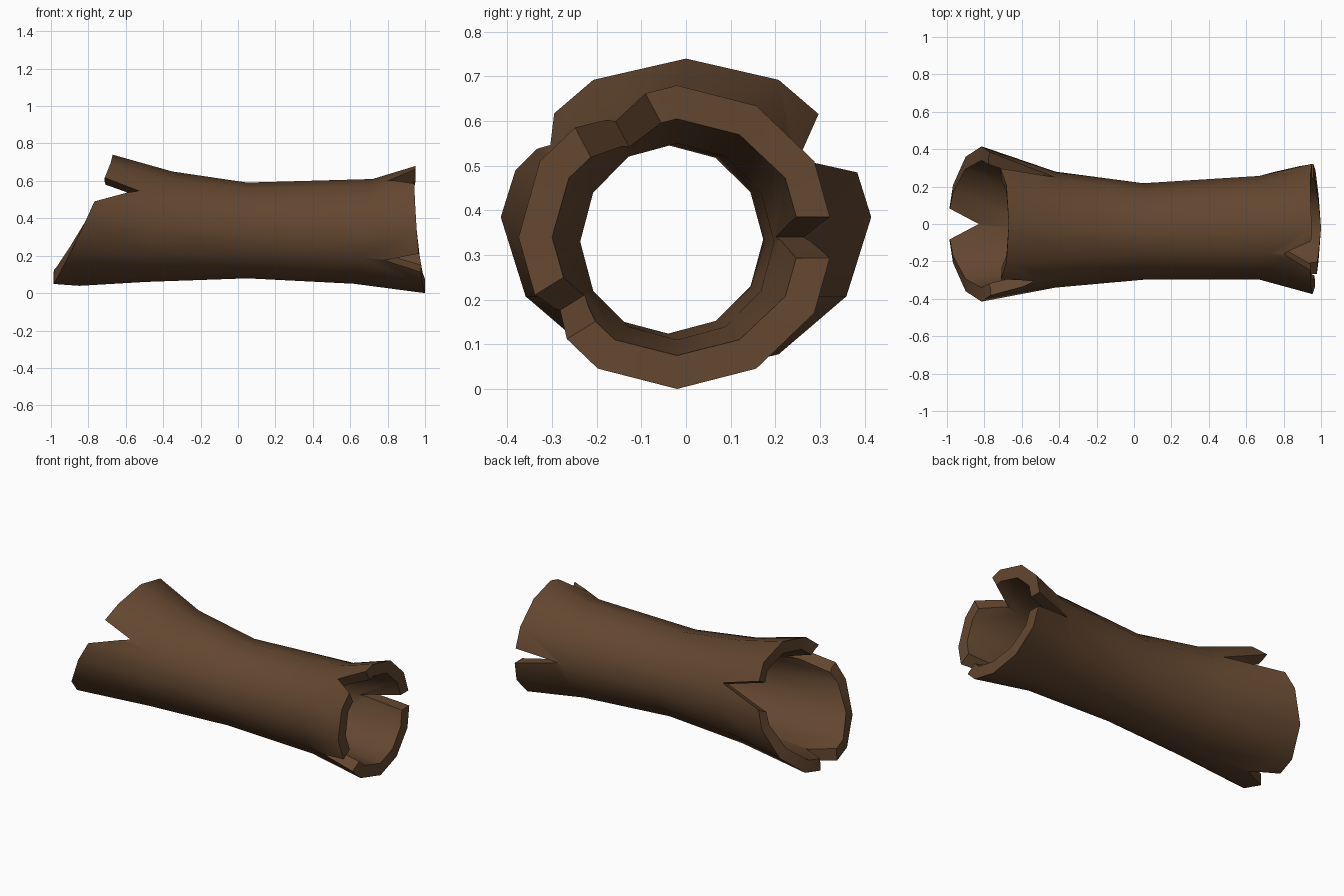
import bpy, bmesh, math
from mathutils import Vector

if "Cube" in bpy.data.objects:
    bpy.data.objects.remove(bpy.data.objects["Cube"])

SIDES = 12
bark = bpy.data.materials.new("bark_brown")
bark.diffuse_color = (0.125, 0.062, 0.029, 1)
bark.use_nodes = True
bark.node_tree.nodes["Principled BSDF"].inputs["Base Color"].default_value = bark.diffuse_color


def make_object(name, verts, faces):
    mesh = bpy.data.meshes.new(name)
    mesh.from_pydata(verts, [], faces)
    bm = bmesh.new()
    bm.from_mesh(mesh)
    bmesh.ops.recalc_face_normals(bm, faces=bm.faces)
    bm.to_mesh(mesh)
    bm.free()
    mesh.materials.append(bark)
    obj = bpy.data.objects.new(name, mesh)
    bpy.context.collection.objects.link(obj)
    return obj


# Rings: x, lean of x with height, x shift on the front/back sides, centre y, z, radius y, z, wall
rings = [
    (-0.835, 0.165, 0.02, 0.00, 0.385, 0.415, 0.355, 0.075),
    (-0.42, 0.07, 0.00, -0.03, 0.355, 0.310, 0.295, 0.06),
    (0.05, 0.00, 0.00, -0.04, 0.335, 0.258, 0.256, 0.045),
    (0.67, 0.05, 0.00, -0.02, 0.330, 0.277, 0.280, 0.06),
    (0.975, -0.025, -0.02, -0.02, 0.340, 0.355, 0.340, 0.075),
]


def ring_points(ring, inner):
    x, lean, side, cy, cz, ry, rz, wall = ring
    cut = wall if inner else 0
    pts = []
    for i in range(SIDES):
        a = 2 * math.pi * i / SIDES
        c, s = math.cos(a), math.sin(a)
        pts.append((x + lean * s + side * abs(c), cy + (ry - cut) * c, cz + (rz - cut) * s))
    return pts


# Hollow log: outer skin forward, inner skin back, closed into a tube wall
loops = [ring_points(r, False) for r in rings] + [ring_points(r, True) for r in reversed(rings)]
n = len(loops)
verts = [p for loop in loops for p in loop]
faces = []
for k in range(n):
    for i in range(SIDES):
        j, m = (i + 1) % SIDES, (k + 1) % n
        faces.append((k * SIDES + i, k * SIDES + j, m * SIDES + j, m * SIDES + i))
log = make_object("hollow_log", verts, faces)


# Splits: wedges cut radially into each end
def cut_split(centre, angle, tip_x, rim_x, half_width):
    a = math.radians(angle)
    radial = Vector((0, math.cos(a), math.sin(a)))
    tangent = Vector((0, -math.sin(a), math.cos(a)))
    base = Vector((0, *centre))
    far_x = tip_x + (rim_x - tip_x) * 2.2
    pts = []
    for r in (0.1, 0.6):
        for x, t in ((tip_x, 0), (far_x, half_width * 2.2), (far_x, -half_width * 2.2)):
            pts.append(base + radial * r + tangent * t + Vector((x, 0, 0)))
    cutter = make_object("split_cutter", pts,
                         [(0, 1, 2), (3, 5, 4), (0, 3, 4, 1), (1, 4, 5, 2), (2, 5, 3, 0)])
    cutter.hide_render = True
    mod = log.modifiers.new("split", "BOOLEAN")
    mod.operation = "DIFFERENCE"
    mod.solver = "EXACT"
    mod.object = cutter
    bpy.context.view_layer.objects.active = log
    bpy.ops.object.modifier_apply(modifier=mod.name)
    bpy.data.objects.remove(cutter)


left, right = (0.0, 0.385), (-0.02, 0.34)
cut_split(left, 152, -0.53, -0.75, 0.08)
cut_split(left, 27, -0.43, -0.75, 0.08)
cut_split(left, 270, -0.83, -1.00, 0.09)
cut_split(right, 0, 0.70, 0.95, 0.045)
cut_split(right, 118, 0.80, 0.95, 0.09)
cut_split(right, 212, 0.78, 0.97, 0.06)

# Smooth bark, crisp broken rims
bpy.ops.object.select_all(action="DESELECT")
log.select_set(True)
bpy.context.view_layer.objects.active = log
bpy.ops.object.shade_smooth_by_angle(angle=math.radians(40))
